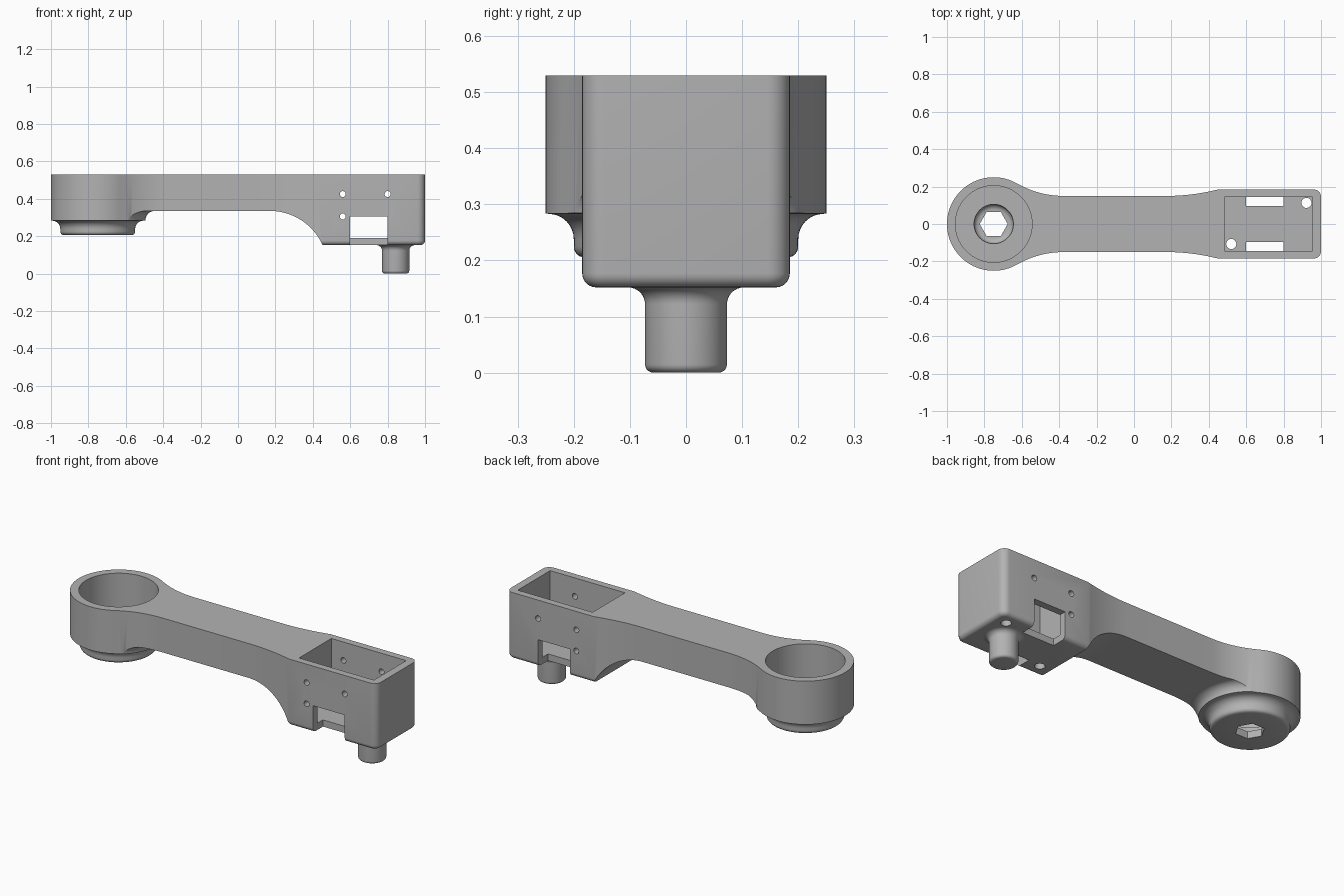
import bpy, bmesh
from math import radians, sin, cos
from mathutils import Vector

cube = bpy.data.objects.get("Cube")
if cube:
    bpy.data.objects.remove(cube, do_unlink=True)

grey = bpy.data.materials.new("plain_grey")
grey.use_nodes = True
grey.diffuse_color = (0.45, 0.45, 0.45, 1)
grey.node_tree.nodes["Principled BSDF"].inputs["Base Color"].default_value = (0.45, 0.45, 0.45, 1)

TOP, BASE, FLOOR = 0.53, 0.152, 0.19
HUB_X, PIN_X = -0.75, 0.843


def arc(cx, cy, r, start, end, n=12):
    """Points on an arc, angles in degrees."""
    angles = [radians(start + (end - start) * i / n) for i in range(n + 1)]
    return [(cx + r * cos(a), cy + r * sin(a)) for a in angles]


def loft(name, rings):
    """Closed solid through equal-length rings, capped at both ends."""
    bm = bmesh.new()
    loops = [[bm.verts.new(p) for p in ring] for ring in rings]
    n = len(loops[0])
    for a, b in zip(loops, loops[1:]):
        for i in range(n):
            j = (i + 1) % n
            bm.faces.new((a[i], a[j], b[j], b[i]))
    bm.faces.new(loops[0])
    bm.faces.new(loops[-1])
    bmesh.ops.recalc_face_normals(bm, faces=bm.faces)
    mesh = bpy.data.meshes.new(name)
    bm.to_mesh(mesh)
    bm.free()
    mesh.materials.append(grey)
    obj = bpy.data.objects.new(name, mesh)
    bpy.context.collection.objects.link(obj)
    return obj


def revolve(name, profile, x, y=0, sides=96, axis="Z"):
    """Solid of revolution from (radius, height) pairs."""
    def place(r, h, a):
        if axis == "Z":
            return Vector((x + r * cos(a), y + r * sin(a), h))
        return Vector((x + r * cos(a), h, y + r * sin(a)))
    turns = [radians(360 * i / sides) for i in range(sides)]
    return loft(name, [[place(r, h, a) for a in turns] for r, h in profile])


def block(name, x0, x1, y0, y1, z0, z1):
    corners = [(x0, y0), (x1, y0), (x1, y1), (x0, y1)]
    return loft(name, [[(x, y, z) for x, y in corners] for z in (z0, z1)])


def boolean(target, tool, operation="DIFFERENCE"):
    mod = target.modifiers.new(operation.lower(), "BOOLEAN")
    mod.operation, mod.solver, mod.object = operation, "EXACT", tool
    bpy.context.view_layer.objects.active = target
    bpy.ops.object.modifier_apply(modifier=mod.name)
    bpy.data.objects.remove(tool, do_unlink=True)


def smooth(obj):
    bpy.ops.object.select_all(action="DESELECT")
    obj.select_set(True)
    bpy.context.view_layer.objects.active = obj
    bpy.ops.object.shade_smooth_by_angle(angle=radians(30))


# Plan outline: round hub, waisted shank, box end with rounded corners
upper = arc(HUB_X, 0, 0.25, 180, 60.13, 32)
upper += arc(-0.375, 0.653, 0.503, 240.13, 270)[1:]
upper += arc(0.17, 1.29, 1.14, 270, 284.2)
upper += arc(0.96, 0.145, 0.04, 90, 0, 8)
outline = upper + [(x, -y) for x, y in reversed(upper[1:])]


def inset(points, d):
    moved = []
    for i, (x, y) in enumerate(points):
        px, py = points[i - 1]
        nx, ny = points[(i + 1) % len(points)]
        t = Vector((nx - px, ny - py)).normalized()
        moved.append((x + t.y * d, y - t.x * d))
    return moved


# Arm body with rounded bottom edge
rings = []
for d, h in arc(0.025, BASE + 0.025, 0.025, 270, 180, 6):
    rings.append([(x, y, h) for x, y in inset(outline, d)])
rings.append([(x, y, TOP) for x, y in outline])
arm = loft("crank_arm", rings)

# Side shape: raised underside sweeping down to the box end
side = [(-1.2, 0.335)] + arc(0.17, 0.026, 0.309, 90, 24.5, 20)
side += [(0.456, 0.1), (1.2, 0.1), (1.2, 0.6), (-1.2, 0.6)]
guide = loft("side_guide", [[(x, y, z) for x, z in side] for y in (-0.4, 0.4)])

# Stepped hub underside, with fillets into the boss and the shank
hub = [(0.18, 0.205)] + arc(0.18, 0.225, 0.02, 300, 360, 5)
hub += arc(0.245, 0.238, 0.045, 180, 90, 8)
hub += arc(0.305, 0.285, 0.05, 180, 90, 8)
hub += [(0.305, 0.42)]
boolean(guide, revolve("hub_guide", hub, HUB_X), "UNION")
boolean(arm, guide, "INTERSECT")

# Hub bore with a dished seat and a hexagonal through hole
bore = arc(0.075, 0.275, 0.03, 270, 360, 6)
bore += [(0.105, 0.285), (0.205, 0.285), (0.205, 0.7)]
boolean(arm, revolve("bore_cutter", bore, HUB_X))
boolean(arm, revolve("hex_cutter", [(0.075, 0.1), (0.075, 0.4)], HUB_X, sides=6))

# Open pocket in the box end
boolean(arm, block("pocket_cutter", 0.485, 0.955, -0.145, 0.145, FLOOR, 0.7))

# Side notches that also open the edges of the pocket floor
for s in (-1, 1):
    y0, y1 = sorted((s * 0.095, s * 0.3))
    boolean(arm, block("notch_cutter", 0.6, 0.8, y0, y1, 0.1, 0.305))

# Cross holes through both walls
for x, z in ((0.56, 0.425), (0.8, 0.425), (0.56, 0.305)):
    boolean(arm, revolve("wall_hole_cutter", [(0.016, -0.4), (0.016, 0.4)], x, z, 24, "Y"))

# Holes through the pocket floor
for x, y in ((0.52, -0.107), (0.922, 0.113)):
    boolean(arm, revolve("floor_hole_cutter", [(0.027, 0.1), (0.027, 0.25)], x, y, 32))
smooth(arm)

# Pin under the box end, flared where it meets the base
pin = arc(0.058, 0.015, 0.015, 270, 360, 5)
pin += arc(0.103, BASE - 0.03, 0.03, 180, 90, 8)
pin += [(0.103, BASE + 0.015)]
smooth(revolve("end_pin", pin, PIN_X, sides=64))
